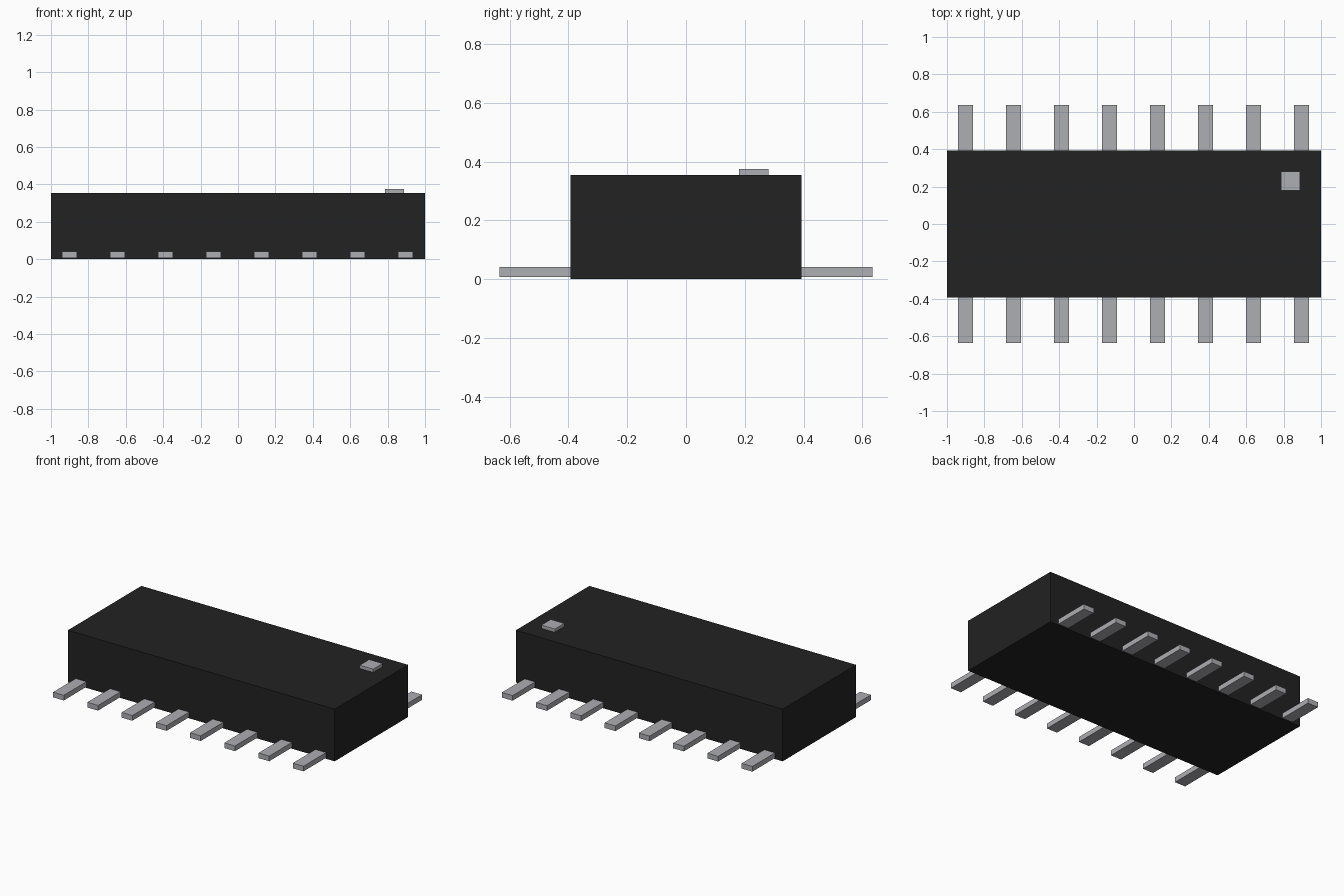
import bpy

default = bpy.data.objects.get("Cube")
if default:
    bpy.data.objects.remove(default, do_unlink=True)


def make_material(name, colour):
    mat = bpy.data.materials.new(name)
    mat.use_nodes = True
    mat.diffuse_color = colour
    mat.node_tree.nodes["Principled BSDF"].inputs["Base Color"].default_value = colour
    return mat


def box(name, low, high, mat):
    """Box between two opposite corners."""
    centre = [(a + b) / 2 for a, b in zip(low, high)]
    bpy.ops.mesh.primitive_cube_add(size=1, location=centre)
    obj = bpy.context.object
    obj.name = name
    obj.scale = [b - a for a, b in zip(low, high)]
    bpy.ops.object.transform_apply(location=False, rotation=False, scale=True)
    obj.data.materials.append(mat)
    return obj


black = make_material("black_plastic", (0.016, 0.016, 0.016, 1))
metal = make_material("light_grey_metal", (0.42, 0.425, 0.45, 1))

HALF_DEPTH = 0.393
HEIGHT = 0.354

# Chip housing
box("housing", (-1, -HALF_DEPTH, 0), (1, HALF_DEPTH, HEIGHT), black)

# Orientation marker on the top face
box("marker", (0.787, 0.18, HEIGHT - 0.01), (0.888, 0.281, 0.376), metal)

# Rows of flat pins along the front and back
PINS, FIRST, PITCH, HALF_WIDTH = 8, -0.902, 0.2568, 0.04
for side, y0, y1 in (("front", -0.635, -HALF_DEPTH + 0.02),
                     ("back", HALF_DEPTH - 0.02, 0.635)):
    for i in range(PINS):
        x = FIRST + i * PITCH
        box(f"{side}_pin_{i + 1}", (x - HALF_WIDTH, y0, 0.007),
            (x + HALF_WIDTH, y1, 0.042), metal)
